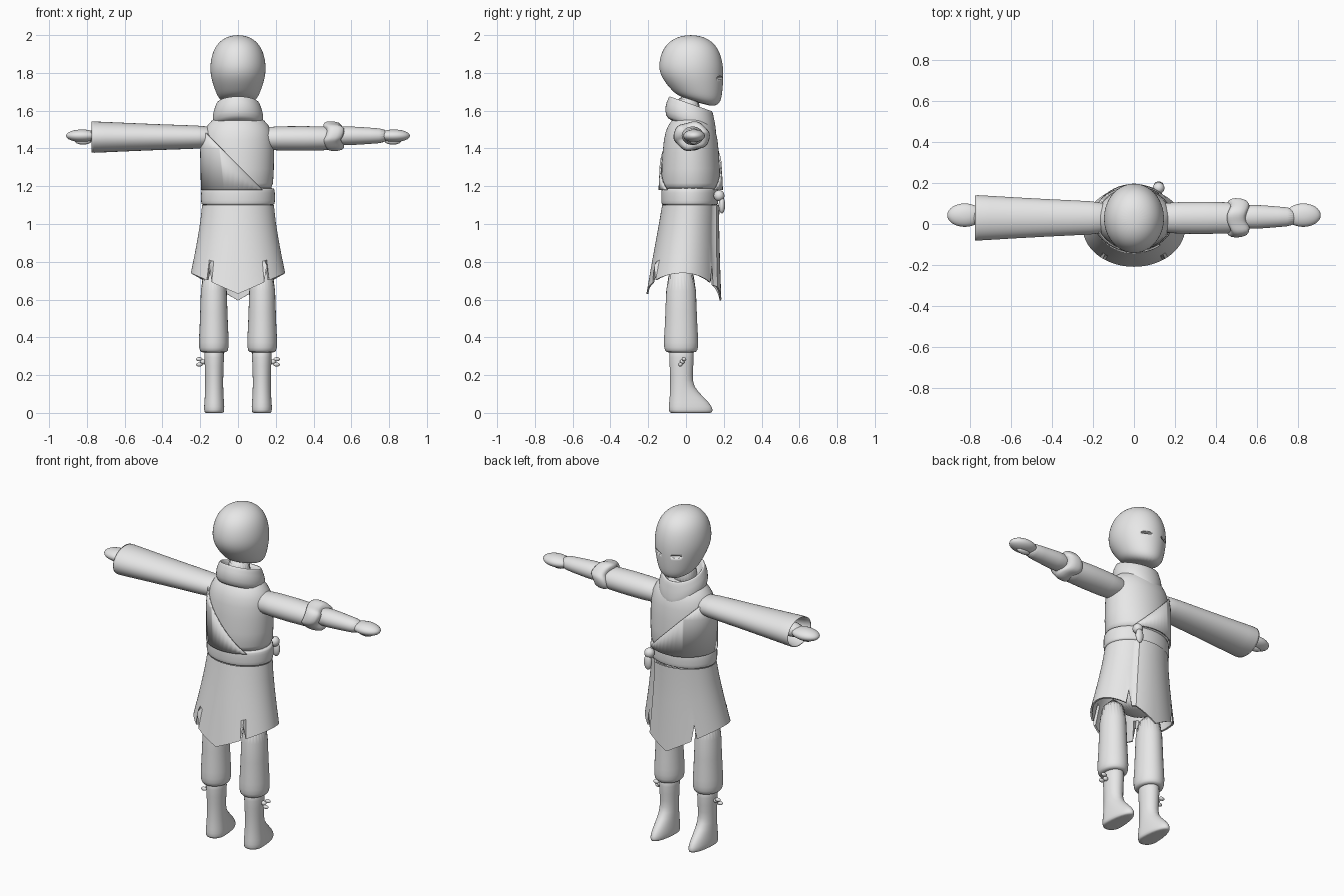
import bpy
import bmesh
from math import sin, cos, pi
from mathutils import Vector

if "Cube" in bpy.data.objects:
    bpy.data.objects.remove(bpy.data.objects["Cube"], do_unlink=True)

clay = bpy.data.materials.new("light_grey")
clay.use_nodes = True
clay.diffuse_color = (0.8, 0.8, 0.8, 1)
clay.node_tree.nodes["Principled BSDF"].inputs["Base Color"].default_value = clay.diffuse_color


def finish(name, bm, levels=1):
    """Turn a bmesh into a shaded, coloured object."""
    bmesh.ops.recalc_face_normals(bm, faces=bm.faces)
    mesh = bpy.data.meshes.new(name)
    bm.to_mesh(mesh)
    bm.free()
    obj = bpy.data.objects.new(name, mesh)
    bpy.context.collection.objects.link(obj)
    mesh.materials.append(clay)
    if levels:
        mesh.polygons.foreach_set("use_smooth", [True] * len(mesh.polygons))
        subsurf = obj.modifiers.new("smooth", 'SUBSURF')
        subsurf.levels = subsurf.render_levels = levels
    else:
        bpy.ops.object.select_all(action='DESELECT')
        obj.select_set(True)
        bpy.context.view_layer.objects.active = obj
        bpy.ops.object.shade_smooth_by_angle(angle=pi / 5)
    return obj


def loft_mesh(profile, centre, depth=1, flare=0, lean=0, axis='z', sides=24,
              warp=None, cap=True):
    """Skin ellipses along an axis; profile holds (position, radius) pairs.

    depth is the second radius as a share of the first, flare its change per
    unit of length, and lean the drift of the centre per unit of length.
    """
    bm = bmesh.new()
    loops = []
    begin = profile[0][0]
    for along, radius in profile:
        second = radius * (depth + flare * (along - begin))
        loop = []
        for k in range(sides):
            angle = 2 * pi * k / sides
            u = centre[0] + radius * cos(angle)
            v = centre[1] + second * sin(angle) + lean * (along - begin)
            point = Vector((u, v, along) if axis == 'z' else (along, u, v))
            if warp:
                warp(point, angle)
            loop.append(bm.verts.new(point))
        loops.append(loop)
    for lower, upper in zip(loops, loops[1:]):
        for k in range(sides):
            bm.faces.new((lower[k - 1], lower[k], upper[k], upper[k - 1]))
    if cap:
        bm.faces.new(loops[0])
        bm.faces.new(loops[-1])
    return bm


def loft(name, profile, centre, levels=1, **options):
    return finish(name, loft_mesh(profile, centre, **options), levels)


def blob(name, centre, size, levels=1):
    """Ellipsoid for hands, knots and small details."""
    bm = bmesh.new()
    bmesh.ops.create_uvsphere(bm, u_segments=16, v_segments=8, radius=1)
    bmesh.ops.scale(bm, vec=size, verts=bm.verts)
    bmesh.ops.translate(bm, vec=centre, verts=bm.verts)
    return finish(name, bm, levels)


# Head: rounded skull whose lower half slides forward into the jaw
def push_jaw(point, angle):
    below = max(0, 1.8 - point.z)
    point.y += below * 0.3
    point.z -= below * 0.15 * sin(angle)


head = loft("head", [(2, .03), (1.98, .085), (1.93, .13), (1.85, .15), (1.78, .147),
                     (1.7, .12), (1.66, .1), (1.64, .06)],
            (0, .025), depth=1.15, warp=push_jaw, levels=2)
loft("neck", [(1.5, .07), (1.7, .07)], (0, .01))

# Narrow eye slits cut into the face
for side in (-1, 1):
    cutter = blob("eye_cutter", (side * .065, .185, 1.775), (.036, .03, .008), 0)
    cutter.hide_render = True
    cut = head.modifiers.new("eye_slit", 'BOOLEAN')
    cut.operation, cut.object = 'DIFFERENCE', cutter
    bpy.context.view_layer.update()
    graph = bpy.context.evaluated_depsgraph_get()
    carved = bpy.data.meshes.new_from_object(head.evaluated_get(graph))
    head.modifiers.clear()
    head.data = carved
    bpy.data.objects.remove(cutter, do_unlink=True)


# Standing collar: slopes down to the front and ends in a point at the chest
def slope_collar(point, angle):
    point.z -= 0.35 * point.y
    if point.z < 1.55:
        point.z -= 0.035 * max(0, sin(angle)) ** 6


loft("collar", [(1.52, .11), (1.53, .135), (1.59, .137), (1.63, .12), (1.65, .115),
                (1.64, .1), (1.56, .08)], (0, .025), warp=slope_collar)

# Tunic body, deeper at the waist than at the shoulders
body = [(1.18, .17), (1.18, .19), (1.4, .195), (1.5, .185), (1.55, .14), (1.58, .1)]
loft("tunic_body", body, (0, .025), depth=.85, flare=-.35)

# Wrapped tunic layer ending on a diagonal from shoulder to waist
wrap = loft_mesh([(along, radius + .006) for along, radius in body[1:4]],
                 (0, .025), depth=.87, flare=-.35, sides=48, cap=False)
bmesh.ops.bisect_plane(wrap, geom=wrap.verts[:] + wrap.edges[:] + wrap.faces[:],
                       plane_co=(-.19, 0, 1.5), plane_no=(1, 0, 1), clear_outer=True)
wrap_layer = finish("tunic_wrap", wrap, 0)
wrap_layer.modifiers.new("cloth", 'SOLIDIFY').thickness = .008

# Belt with its knot and hanging end
loft("belt", [(1.1, .18), (1.1, .195), (1.12, .198), (1.17, .198), (1.19, .193),
              (1.19, .18)], (0, .02), depth=.77)
blob("belt_knot", (.12, .175, 1.15), (.03, .03, .03))
blob("belt_tail", (.12, .19, 1.1), (.025, .018, .045))

# Skirt: pointed front and back panels, slits, and an overlapping front edge
LENGTH = 0.36


def cut_hem(point, angle):
    share = (1.1 - point.z) / LENGTH
    if 1 < angle < 2.4:
        point.y += 0.012 * (2.4 - angle)
    drop = 0.145 if sin(angle) > 0 else 0.11
    point.z -= drop * share ** 2 * (1 - abs(cos(angle)))
    if share > 0.99 and abs(abs(cos(angle)) - 0.6) < 0.03:
        point.z += 0.085


outer = [(1.1 - LENGTH * k / 4, .19 + .06 * (k / 4) ** 1.3) for k in range(5)]
inner = [(along, radius - .012) for along, radius in reversed(outer)]
loft("skirt", outer + inner, (0, .02), depth=.77, lean=.1, sides=96, warp=cut_hem,
     cap=False, levels=0)
loft("hips", [(.74, .08), (.78, .15), (1.1, .165)], (0, 0), depth=.65)


# Boots: the foot stretches forward toward the ground
def stretch_toe(point, angle):
    point.y += max(0, sin(angle)) * min(0.1, max(0, 0.14 - point.z))


# Legs, ankle bows and hands, mirrored
for s, side in ((1, "left"), (-1, "right")):
    loft(side + "_trouser_leg", [(.8, .07), (.5, .072), (.4, .08), (.34, .08),
                                 (.32, .07), (.32, .05)],
         (s * .128, -.026), depth=1.15)
    loft(side + "_boot", [(.36, .052), (.3, .053), (.2, .048), (.14, .048), (.08, .05),
                          (.03, .055), (0, .053), (0, .04)],
         (s * .126, -.024), depth=1.25, warp=stretch_toe)
    blob(side + "_bow_knot", (s * .185, -.02, .27), (.016, .013, .013))
    for k in (-1, 1):
        blob(side + "_bow_loop", (s * .205, -.02 + k * .01, .27 + k * .014),
             (.018, .012, .011))
    loft(side + "_wrist", [(s * .5, .06), (s * .6, .06), (s * .7, .05), (s * .8, .045)],
         (.035, 1.467), depth=.85, axis='x')
    blob(side + "_hand", (s * .825, .043, 1.467), (.09, .06, .034))
    blob(side + "_thumb", (s * .82, .04, 1.438), (.045, .02, .018))

# Arm with the long open sleeve
loft("long_sleeve", [(-.1, .07), (-.2, .083), (-.4, .09), (-.76, .112), (-.78, .113),
                     (-.77, .1), (-.6, .07)], (.03, 1.46), depth=.75, axis='x')


# Arm with the sleeve rolled up to the elbow
def ruffle(point, angle):
    point.x += 0.012 * sin(3 * angle)
    point.z += 0.006 * cos(5 * angle)


loft("short_sleeve", [(.1, .07), (.2, .08), (.5, .08), (.52, .06)], (.03, 1.453),
     depth=.83, axis='x')
loft("rolled_cuff", [(.46, .07), (.465, .09), (.49, .1), (.55, .092), (.555, .06)],
     (.03, 1.465), depth=.8, axis='x', warp=ruffle)
